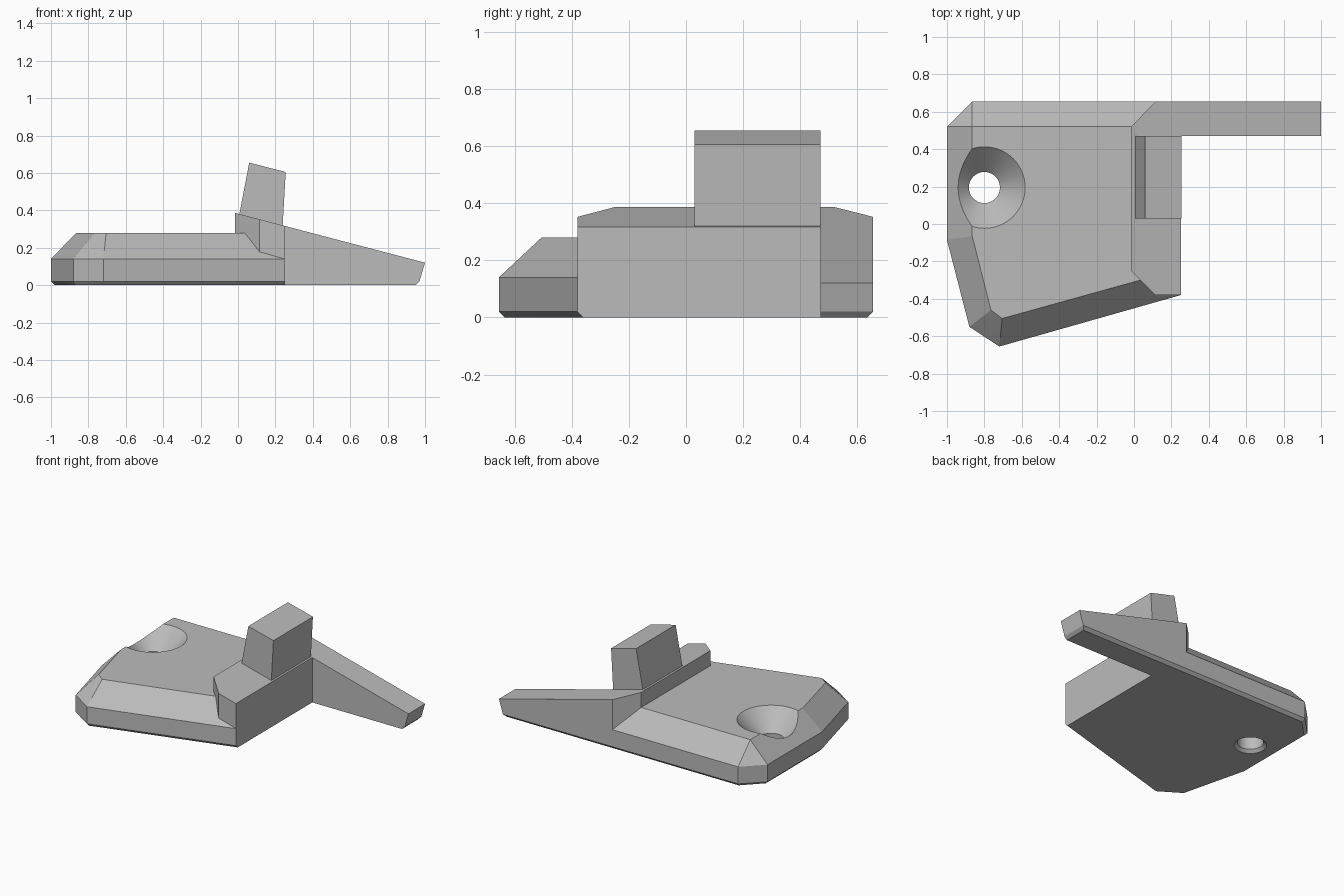
import bpy
import bmesh
from math import radians

cube = bpy.data.objects.get("Cube")
if cube:
    bpy.data.objects.remove(cube, do_unlink=True)

grey = bpy.data.materials.new("plain_grey")
grey.use_nodes = True
colour = (0.5, 0.5, 0.5, 1)
grey.diffuse_color = colour
grey.node_tree.nodes["Principled BSDF"].inputs["Base Color"].default_value = colour


def finish(name, bm):
    bmesh.ops.recalc_face_normals(bm, faces=bm.faces)
    mesh = bpy.data.meshes.new(name)
    bm.to_mesh(mesh)
    bm.free()
    mesh.materials.append(grey)
    obj = bpy.data.objects.new(name, mesh)
    bpy.context.collection.objects.link(obj)
    return obj


def loft(name, rings):
    """Skin closed rings of equal length and cap both ends."""
    bm = bmesh.new()
    loops = [[bm.verts.new(p) for p in ring] for ring in rings]
    n = len(loops[0])
    for low, high in zip(loops, loops[1:]):
        for i in range(n):
            j = (i + 1) % n
            bm.faces.new((low[i], low[j], high[j], high[i]))
    bm.faces.new(loops[0])
    bm.faces.new(loops[-1])
    return finish(name, bm)


def hull(name, points):
    bm = bmesh.new()
    for p in points:
        bm.verts.new(p)
    bmesh.ops.convex_hull(bm, input=bm.verts)
    bmesh.ops.dissolve_limit(bm, angle_limit=radians(2), verts=bm.verts, edges=bm.edges)
    return finish(name, bm)


def select(obj):
    bpy.ops.object.select_all(action="DESELECT")
    obj.select_set(True)
    bpy.context.view_layer.objects.active = obj


def combine(obj, other, operation):
    mod = obj.modifiers.new(operation.lower(), "BOOLEAN")
    mod.operation, mod.solver, mod.object = operation, "EXACT", other
    select(obj)
    bpy.ops.object.modifier_apply(modifier=mod.name)
    bpy.data.objects.remove(other, do_unlink=True)


def at(z, outline):
    return [(x, y, z) for x, y in outline]


# Plate with chamfered rim and a small bevel underneath
foot = [(-.98, .51), (-.857, .635), (.25, .635), (.25, -.36),
        (-.715, -.635), (-.865, -.54), (-.98, -.08)]
rim = [(-1, .52), (-.865, .655), (.25, .655), (.25, -.38),
       (-.72, -.655), (-.88, -.55), (-1, -.085)]
deck = [(-.865, .52), (.25, .52), (.25, -.24), (-.705, -.505),
        (-.765, -.46), (-.865, -.065)]
plate = hull("mounting_plate", at(0, foot) + at(.02, rim) + at(.14, rim) + at(.28, deck))

# Sloping ledge that runs out into a tapering arm
plan = [(-.015, -.25), (.115, -.38), (.25, -.38), (.25, .47),
        (1, .47), (1, .655), (.115, .655), (-.015, .52)]
top = [(x, y, .386 - .262 * (x + .015)) for x, y in plan]
side = [(min(x, .97), y, .02) for x, y in plan]
base = [(min(x, .95), min(max(y, -.36), .635), 0) for x, y in plan]
combine(plate, loft("ledge_arm", [base, side, top]), "UNION")

# Countersunk screw hole
profile = [(.105, -.02), (.103, 0), (.083, .02), (.083, .145), (.318, .38)]
spin = bmesh.new()
verts = [spin.verts.new((-.8 + r, .195, z)) for r, z in profile]
edges = [spin.edges.new(pair) for pair in zip(verts, verts[1:])]
bmesh.ops.spin(spin, geom=verts + edges, cent=(-.8, .195, 0), axis=(0, 0, 1),
               angle=radians(360), steps=64, use_duplicate=False)
bmesh.ops.remove_doubles(spin, verts=spin.verts, dist=1e-4)
bmesh.ops.holes_fill(spin, edges=[e for e in spin.edges if e.is_boundary], sides=0)
cutter = finish("hole_cutter", spin)
cutter.hide_render = True
combine(plate, cutter, "DIFFERENCE")
select(plate)
bpy.ops.object.shade_smooth_by_angle(angle=radians(10))

# Leaning post on the ledge
lean = [(-.01, .29), (.235, .25), (.255, .605), (.06, .655)]
loft("leaning_post", [[(x, y, z) for x, z in lean] for y in (.03, .47)])
